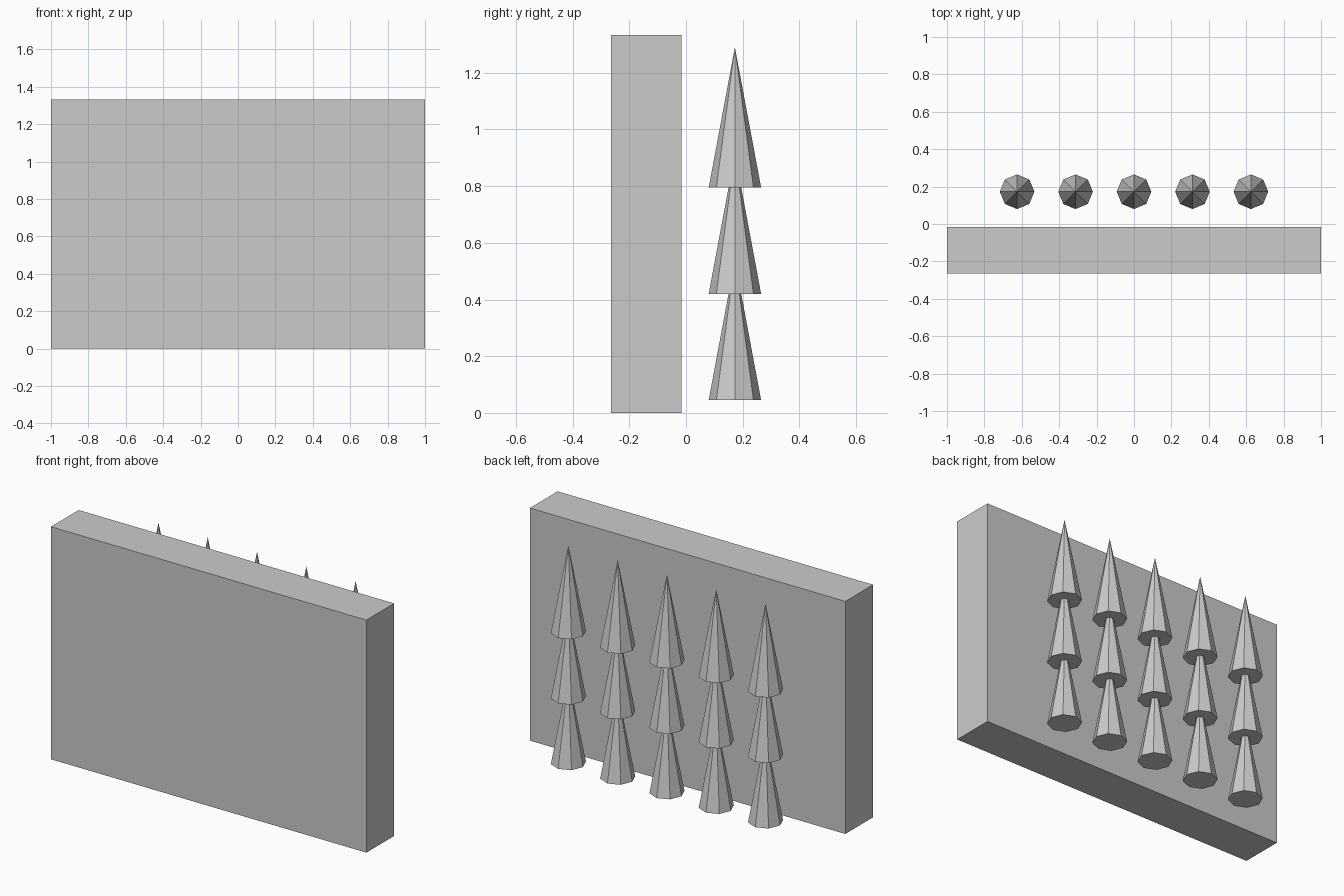
import bpy

if "Cube" in bpy.data.objects:
    bpy.data.objects.remove(bpy.data.objects["Cube"])

# Wall slab
bpy.ops.mesh.primitive_cube_add(size=1, location=(0, -0.14, 0.6665))
wall = bpy.context.object
wall.name = "wall"
wall.scale = (2.0, 0.25, 1.333)
bpy.ops.object.transform_apply(location=False, rotation=False, scale=True)

RADIUS, HEIGHT = 0.0925, 0.495
TREE_Y, SPACING = 0.1725, 0.3125
BASE_Z, TIER_STEP = 0.045, 0.375


def add_tier(tree, tier):
    """One eight-sided cone; each tip pokes into the tier above."""
    z = BASE_Z + tier * TIER_STEP + HEIGHT / 2
    bpy.ops.mesh.primitive_cone_add(
        vertices=8, radius1=RADIUS, radius2=0, depth=HEIGHT,
        location=((tree - 2) * SPACING, TREE_Y, z))
    bpy.context.object.name = f"spike_{tree + 1}_tier_{tier + 1}"


# Row of five spikes, three stacked cones each
for tree in range(5):
    for tier in range(3):
        add_tier(tree, tier)
